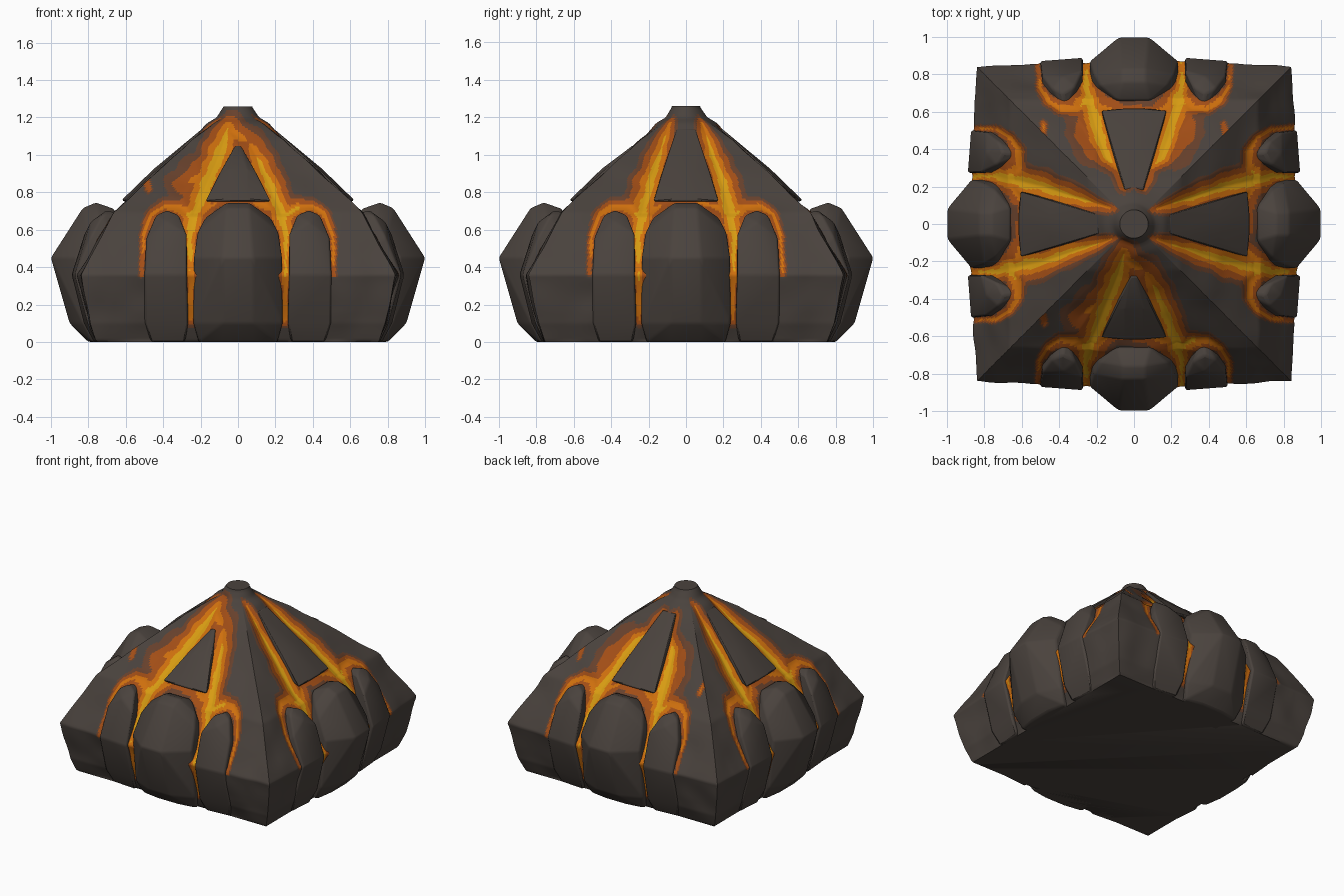
import bpy, bmesh, math
from mathutils import Vector, Matrix, noise

old = bpy.data.objects.get("Cube")
if old:
    bpy.data.objects.remove(old, do_unlink=True)


def material(name, rgb):
    m = bpy.data.materials.new(name)
    m.use_nodes = True
    m.diffuse_color = (*rgb, 1)
    b = m.node_tree.nodes["Principled BSDF"]
    b.inputs["Base Color"].default_value = (*rgb, 1)
    b.inputs["Roughness"].default_value = 0.9
    return m


ROCK = material("dark rock", (0.068, 0.055, 0.047))
LAVA = [material("yellow lava", (0.68, 0.33, 0.006)),
        material("orange lava", (0.62, 0.16, 0.004)),
        material("deep orange lava", (0.36, 0.075, 0.008)),
        material("scorched rock", (0.135, 0.052, 0.025))]


def finish(name, bm, mats, angle):
    bmesh.ops.recalc_face_normals(bm, faces=bm.faces[:])
    me = bpy.data.meshes.new(name)
    for f in bm.faces:
        f.smooth = len(f.verts) < 50
    bm.to_mesh(me)
    bm.free()
    for m in mats:
        me.materials.append(m)
    me.set_sharp_from_angle(angle=math.radians(angle))
    ob = bpy.data.objects.new(name, me)
    bpy.context.collection.objects.link(ob)
    return ob


# Half width of the square mountain at each height
PROFILE = [(0, .75), (.1, .79), (.36, .84), (.69, .665), (.8, .55), (.93, .41),
           (1.03, .3), (1.17, .155), (1.2, .105), (1.26, .07)]


def half_width(z):
    for (z0, h0), (z1, h1) in zip(PROFILE, PROFILE[1:]):
        if z <= z1:
            return h0 + (h1 - h0) * (z - z0) / (z1 - z0)
    return PROFILE[-1][1]


# Lava cracks on one side: points of (across, height, glow width, coolness)
def mirror(path):
    return [(-x, *rest) for x, *rest in path]


FALL = [(.235, .68, .1, 0), (.255, .57, .065, 0), (.255, .42, .05, .15), (.25, .12, .04, .38)]
BRANCH = [(.25, .67, .08, .1), (.31, .715, .06, .25), (.39, .725, .045, .3),
          (.46, .685, .036, .32), (.505, .57, .024, .3), (.515, .36, .016, .35)]
ARCH = [(-.22, .68, .06, .2), (-.1, .75, .035, .5), (.06, .75, .05, .5), (.22, .7, .08, .3)]
EMBER = [(.48, .815, .02, .3), (.485, .855, .02, .3)]
STREAM = [(.09, 1.17, .04, .35), (.14, 1.0, .08, .1), (.2, .83, .1, .02)] + FALL
FRONT_LEFT = [(-.05, 1.15, .08, .25), (-.085, 1.03, .12, .05), (-.15, .88, .12, .03)] + mirror(FALL)
FRONT_RIGHT = [(-.05, 1.13, .07, .25), (.06, 1.06, .09, .5), (.12, .95, .1, .15),
               (.18, .81, .09, 0)] + FALL
FRONT_POOL = [(-.2, .9, .1, .5), (-.29, .84, .08, .55)]
BACK = [(.05, 1.12, .04, .5), (.08, 1.02, .06, .4), (.15, .95, .09, .05), (.19, .84, .1, 0)] + FALL
BACK_POOL = [(.21, .92, .1, .5), (.27, .83, .08, .6)]

SHARED = [BRANCH, mirror(BRANCH), ARCH]
PAIR = [STREAM, mirror(STREAM)]
SIDES = [SHARED + [mirror(EMBER), FRONT_LEFT, FRONT_RIGHT, FRONT_POOL],
         SHARED + PAIR,
         SHARED + [EMBER, mirror(EMBER), BACK, mirror(BACK), BACK_POOL, mirror(BACK_POOL)],
         SHARED + PAIR]


def heat(x, z, paths):
    """Zero in the hottest lava, one at the end of the glow."""
    best = 9.0
    for path in paths:
        for (x0, z0, w0, c0), (x1, z1, w1, c1) in zip(path, path[1:]):
            dx, dz = x1 - x0, z1 - z0
            t = ((x - x0) * dx + (z - z0) * dz) / (dx * dx + dz * dz)
            t = min(1, max(0, t))
            d = math.hypot(x - x0 - t * dx, z - z0 - t * dz)
            cool = c0 + t * (c1 - c0)
            best = min(best, cool + (1 - cool) * d / (w0 + t * (w1 - w0)))
    return best


def turn(side):
    return Matrix.Rotation(side * math.pi / 2, 4, 'Z')


# Mountain core: four carved grids joined at the corner ridges
COLS, ROWS, TOP = 150, 120, 1.26
bm = bmesh.new()
for side, paths in enumerate(SIDES):
    rot = turn(side)
    grid = []
    for j in range(ROWS + 1):
        z = TOP * j / ROWS
        h = half_width(z)
        row = []
        for i in range(COLS + 1):
            u = 2 * i / COLS - 1
            x = u * h
            inner = 1 - u ** 4
            belly = .05 * (1 - abs(u)) * max(0, 1 - abs(z - .36) / .36)
            k = heat(x, z, paths)
            carve = (.035 if z > .68 else .012) * max(0, 1 - k) * inner
            p = Vector((x, -(h + belly - carve), z))
            # Rounded summit
            round_off = min(1, max(0, (z - 1.08) / .12))
            scale = 1 + round_off * (1.08 / math.hypot(1, u) - 1)
            p = rot @ Vector((p.x * scale, p.y * scale, z))
            if 0 < z < TOP:
                bump = .012 * noise.noise(p * 6)
                p += Vector((p.x, p.y, 0)).normalized() * bump
            row.append((bm.verts.new(p), k))
        grid.append(row)
    for j in range(ROWS):
        for i in range(COLS):
            q = [grid[j][i], grid[j][i + 1], grid[j + 1][i + 1], grid[j + 1][i]]
            f = bm.faces.new([v for v, k in q])
            c = f.calc_center_median()
            k = sum(k for v, k in q) / 4 + .14 * noise.noise(c * 11)
            f.material_index = next((n + 1 for n, lim in enumerate((.25, .52, .85, 1.12)) if k < lim), 0)
bmesh.ops.remove_doubles(bm, verts=bm.verts[:], dist=.0003)
rim = [e for e in bm.edges if e.is_boundary]
bmesh.ops.holes_fill(bm, edges=rim, sides=0)
finish("mountain_core", bm, [ROCK] + LAVA, 50)


# Boulders: softened hulls given as (across, outward, height)
def boulder(name, points, side, flip=1, both=False, soft=.012):
    bm = bmesh.new()
    pts = [(x * flip, -o, z) for x, o, z in points]
    if both:
        pts += [(-x, y, z) for x, y, z in pts]
    for p in pts:
        bm.verts.new(turn(side) @ Vector(p))
    res = bmesh.ops.convex_hull(bm, input=bm.verts[:])
    junk = [v for v in res["geom_interior"] if isinstance(v, bmesh.types.BMVert)]
    bmesh.ops.delete(bm, geom=junk, context='VERTS')
    bmesh.ops.dissolve_limit(bm, angle_limit=.02, verts=bm.verts[:], edges=bm.edges[:])
    ob = finish(name, bm, [ROCK], 45)
    mod = ob.modifiers.new("soft edges", 'BEVEL')
    mod.width, mod.segments = soft, 2
    mod.limit_method = 'ANGLE'
    mod.angle_limit = math.radians(15)


BUTTRESS = [(.08, 1, .45), (.235, .87, .45), (.235, .7, .45), (.215, .8, .59), (.06, .83, .715),
            (.06, .76, .745), (.09, .66, .71), (.18, .74, .66), (.08, .9, .1),
            (.24, .83, .1), (.21, .78, 0), (.08, .8, 0), (.2, .6, 0)]
LOBE = [(.275, .89, .36), (.5, .873, .36), (.275, .82, .58), (.315, .735, .68), (.38, .7, .705),
        (.44, .725, .68), (.49, .79, .56), (.38, .79, .64), (.265, .825, .1), (.5, .803, .1),
        (.28, .77, 0), (.47, .755, 0), (.28, .6, .4), (.49, .6, .4), (.37, .6, .68), (.37, .6, 0)]


def rib(top, wide, mid):
    h = half_width(top)
    return [(wide, h + .005, top), (mid, .455, .9), (.175, .61, .75), (.05, .62, .76),
            (.05, .45, .925), (mid, .4, .8), (wide, h - .08, top - .06)]


NAMES = ["front", "left", "back", "right"]
for side, label in enumerate(NAMES):
    boulder(label + "_buttress", BUTTRESS, side, both=True)
    for flip, hand in ((1, "a"), (-1, "b")):
        boulder(f"{label}_lobe_{hand}", LOBE, side, flip)
    shape = rib(1.05, .015, .1) if side == 0 else rib(1.14, .05, .13)
    boulder(label + "_rib", shape, side, both=True)
